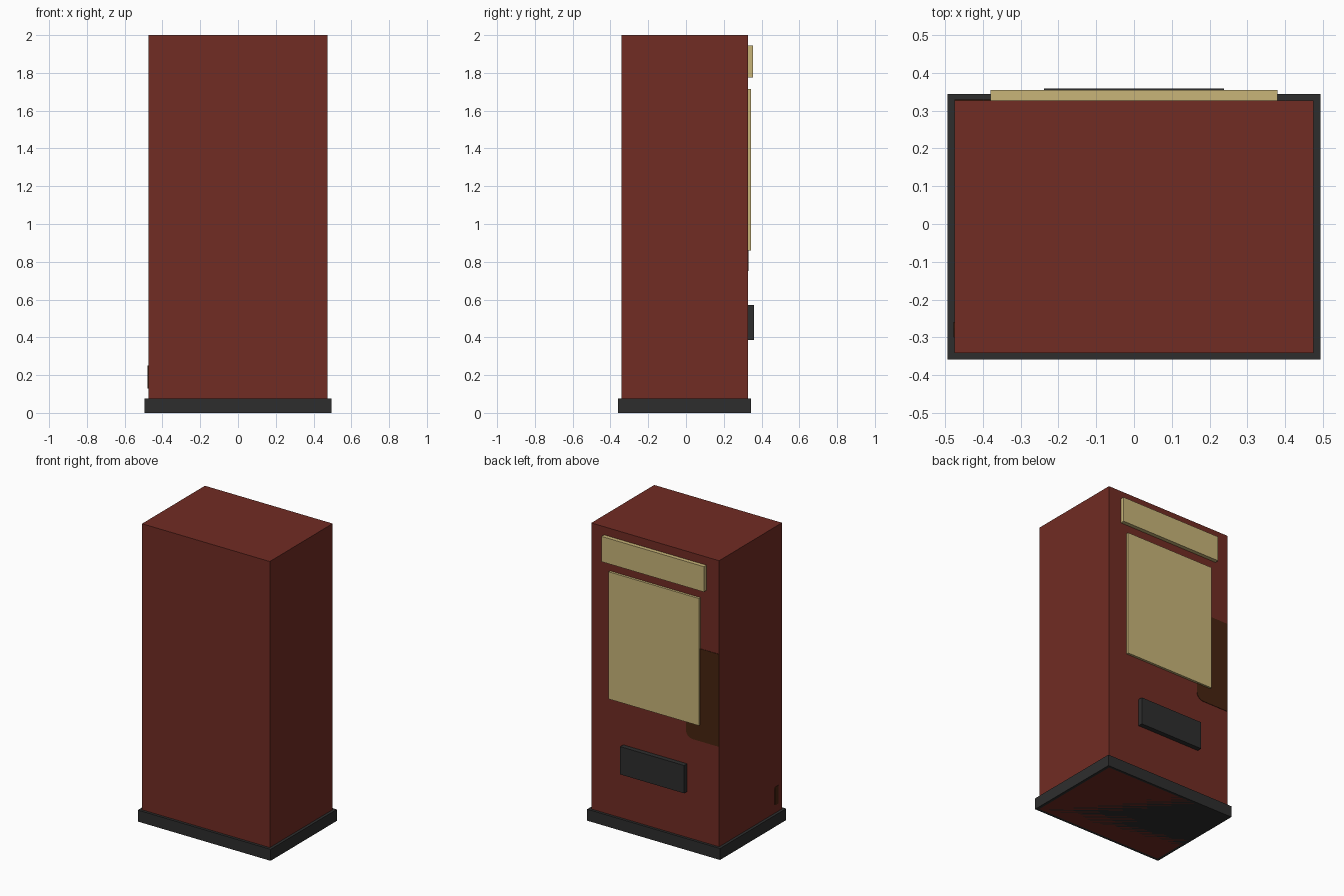
import bpy, bmesh, math
from mathutils import Vector

if "Cube" in bpy.data.objects:
    bpy.data.objects.remove(bpy.data.objects["Cube"])


def material(name, rgb):
    m = bpy.data.materials.new(name)
    m.diffuse_color = (*rgb, 1)
    m.use_nodes = True
    m.node_tree.nodes["Principled BSDF"].inputs["Base Color"].default_value = m.diffuse_color
    return m


RED = material("dark red", (0.165, 0.025, 0.017))
BLACK = material("charcoal", (0.027, 0.027, 0.027))
TAN = material("pale tan", (0.58, 0.46, 0.19))
BROWN = material("rust brown", (0.062, 0.017, 0.005))


def finish(name, bm, mat):
    bmesh.ops.recalc_face_normals(bm, faces=bm.faces)
    me = bpy.data.meshes.new(name)
    bm.to_mesh(me)
    bm.free()
    me.materials.append(mat)
    ob = bpy.data.objects.new(name, me)
    bpy.context.collection.objects.link(ob)
    return ob


def box(name, lo, hi, mat):
    lo, hi = Vector(lo), Vector(hi)
    bm = bmesh.new()
    bmesh.ops.create_cube(bm, size=1)
    for v in bm.verts:
        v.co = (lo + hi) / 2 + v.co * (hi - lo)
    finish(name, bm, mat)


def patch(name, u, z, r, place, out, mat):
    """Thin plate; the corners on the u[0] side are rounded."""
    bm = bmesh.new()
    pts = [(u[1], z[0]), (u[1], z[1])]
    for cz, start in ((z[1] - r, 90), (z[0] + r, 180)):
        for i in range(5):
            a = math.radians(start + i * 22.5)
            pts.append((u[0] + r + r * math.cos(a), cz + r * math.sin(a)))
    face = bm.faces.new([bm.verts.new(place(*p)) for p in pts])
    ext = bmesh.ops.extrude_face_region(bm, geom=[face])
    moved = [g for g in ext["geom"] if isinstance(g, bmesh.types.BMVert)]
    bmesh.ops.translate(bm, verts=moved, vec=out)
    finish(name, bm, mat)


FACE = 0.327  # panel side of the cabinet

# cabinet and plinth
box("cabinet", (-0.475, -0.341, 0), (0.475, FACE, 2), RED)
box("plinth", (-0.494, -0.359, 0), (0.494, 0.344, 0.077), BLACK)

# fittings on the panel side
box("header_sign", (-0.38, FACE - 0.01, 1.775), (0.38, 0.354, 1.945), TAN)
box("display_window", (-0.335, FACE - 0.01, 0.86), (0.335, 0.343, 1.715), TAN)
box("delivery_tray", (-0.238, FACE - 0.01, 0.385), (0.238, 0.359, 0.572), BLACK)

# thin stains
patch("panel_stain", (0.23, 0.475), (0.75, 1.372), 0.05,
      lambda u, z: (-u, FACE - 0.001, z), (0, 0.004, 0), BROWN)
patch("side_stain", (0.26, 0.30), (0.13, 0.252), 0.015,
      lambda u, z: (-0.474, -u, z), (-0.004, 0, 0), BROWN)
